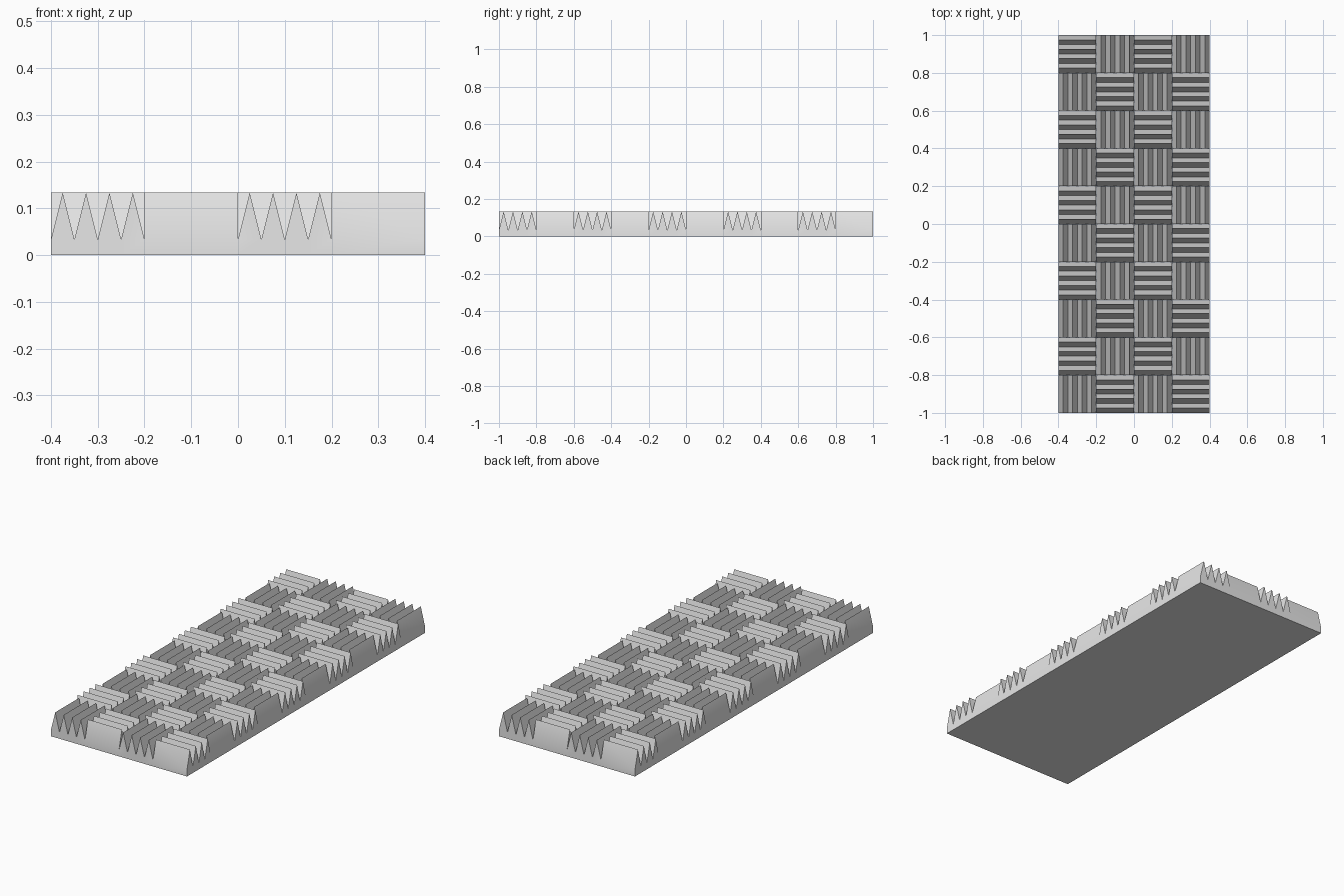
import bpy, bmesh, math

cube = bpy.data.objects.get("Cube")
if cube:
    bpy.data.objects.remove(cube, do_unlink=True)

TILE, WEDGES = 0.2, 4
COLS, ROWS = 4, 10
LOW, HIGH = 0.0335, 0.1335
STEP = TILE / WEDGES
HALF_X, HALF_Y = COLS * TILE / 2, ROWS * TILE / 2

foam = bpy.data.materials.new("light grey foam")
foam.use_nodes = True
colour = (0.8, 0.8, 0.8, 1)
foam.diffuse_color = colour
foam.node_tree.nodes["Principled BSDF"].inputs["Base Color"].default_value = colour

bm = bmesh.new()


def add_wedge(u, v, swap):
    """One triangular ridge running along v, open underneath; swap turns it to run along x."""
    section = [(u, LOW), (u + STEP / 2, HIGH), (u + STEP, LOW)]
    ends = []
    for along in (v, v + TILE):
        ends.append([bm.verts.new((along, a, z) if swap else (a, along, z))
                     for a, z in section])
    (a, b, c), (d, e, f) = ends
    for face in ((a, b, e, d), (b, c, f, e), (a, c, b), (d, e, f)):
        bm.faces.new(face[::-1] if swap else face)


# Checkerboard of ridged tiles, alternating direction
for i in range(COLS):
    for j in range(ROWS):
        x, y = i * TILE - HALF_X, j * TILE - HALF_Y
        swap = (i + j) % 2 == 1
        u, v = (y, x) if swap else (x, y)
        for k in range(WEDGES):
            add_wedge(u + k * STEP, v, swap)
bmesh.ops.remove_doubles(bm, verts=bm.verts[:], dist=0.0005)


# Outer walls dropped from the perimeter of the tiles
def on_rim(edge):
    return any(all(abs(abs(p.co[axis]) - half) < 0.001 and p.co.z < LOW + 0.001
                   for p in edge.verts)
               for axis, half in ((0, HALF_X), (1, HALF_Y)))


rim = [edge for edge in bm.edges if on_rim(edge)]
lower = {}
for edge in rim:
    for p in edge.verts:
        if p not in lower:
            lower[p] = bm.verts.new((p.co.x, p.co.y, 0))
floor_edges = []
for edge in rim:
    loop = edge.link_loops[0]
    a, b = loop.vert, loop.link_loop_next.vert
    bm.faces.new((b, a, lower[a], lower[b]))
    floor_edges.append(bm.edges.get((lower[a], lower[b])))

# Flat underside
floor = bmesh.ops.contextual_create(bm, geom=floor_edges)["faces"]
for face in floor:
    face.normal_update()
    if face.normal.z > 0:
        face.normal_flip()

mesh = bpy.data.meshes.new("foam_panel")
bm.to_mesh(mesh)
bm.free()
mesh.materials.append(foam)
panel = bpy.data.objects.new("foam_panel", mesh)
bpy.context.collection.objects.link(panel)

# Keep ridges crisp, blend the shallow bend between wall and slope
bpy.ops.object.select_all(action="DESELECT")
panel.select_set(True)
bpy.context.view_layer.objects.active = panel
bpy.ops.object.shade_smooth_by_angle(angle=math.radians(30))
